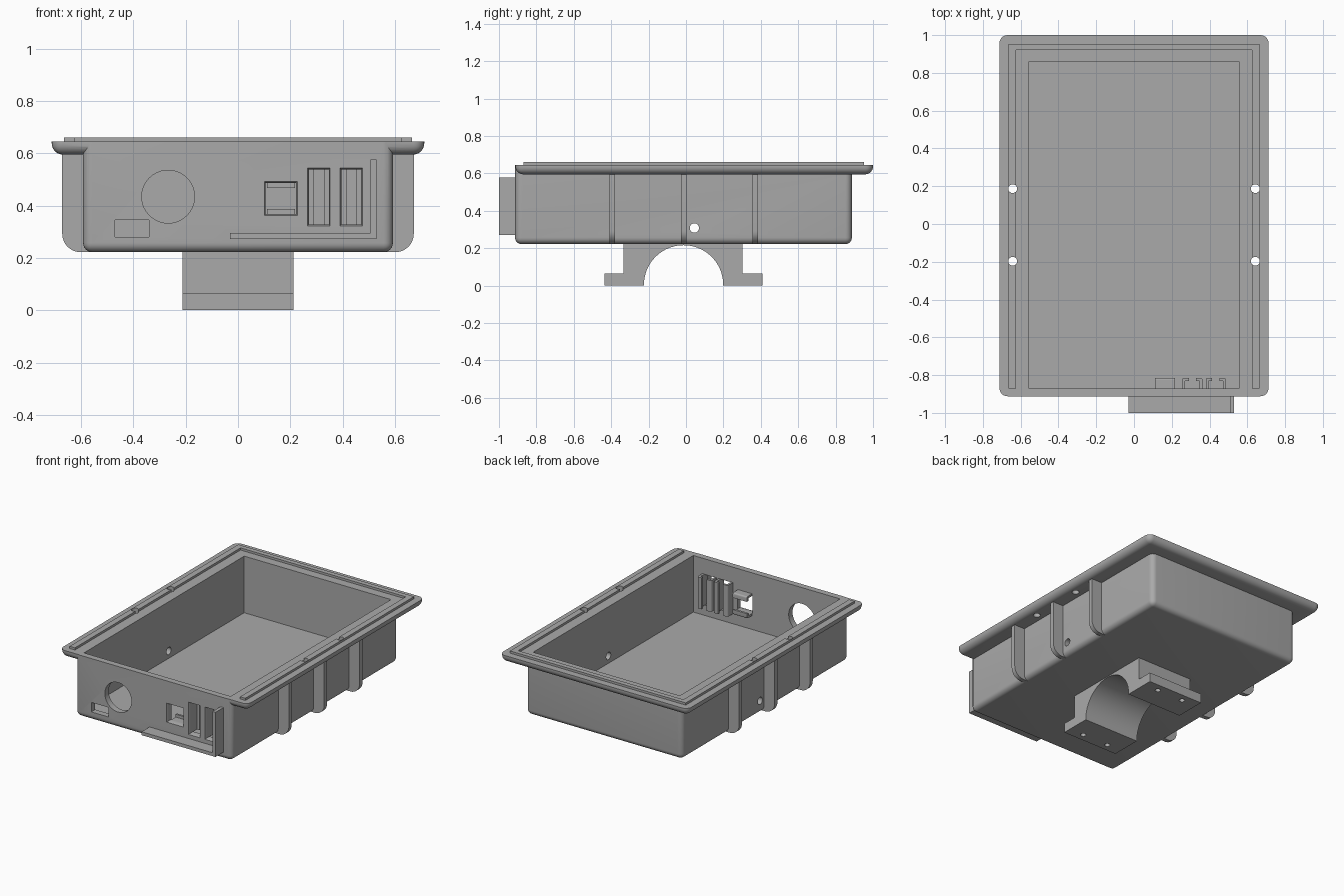
import bpy, bmesh
from math import cos, sin, pi, radians
from mathutils import Vector

if "Cube" in bpy.data.objects:
    bpy.data.objects.remove(bpy.data.objects["Cube"], do_unlink=True)

grey = bpy.data.materials.new("plain_grey")
grey.use_nodes = True
tone = (0.4, 0.4, 0.4, 1)
grey.diffuse_color = tone
grey.node_tree.nodes["Principled BSDF"].inputs["Base Color"].default_value = tone


def finish(name, bm):
    bmesh.ops.recalc_face_normals(bm, faces=bm.faces)
    mesh = bpy.data.meshes.new(name)
    bm.to_mesh(mesh)
    bm.free()
    mesh.materials.append(grey)
    ob = bpy.data.objects.new(name, mesh)
    bpy.context.collection.objects.link(ob)
    return ob


def box(name, x, y, z, round_size=0, taper=0):
    """Box from ranges; rounds all but its top edges, or narrows it toward +y."""
    bm = bmesh.new()
    bmesh.ops.create_cube(bm, size=1)
    for v in bm.verts:
        back = v.co.y > 0
        v.co = Vector([(a + b) / 2 + c * (b - a) for (a, b), c in zip((x, y, z), v.co)])
        if back and taper:
            v.co.x += taper if v.co.x < sum(x) / 2 else -taper
            v.co.z += taper if v.co.z < sum(z) / 2 else -taper
    if round_size:
        edges = [e for e in bm.edges if min(v.co.z for v in e.verts) < z[1] - 0.001]
        bmesh.ops.bevel(bm, geom=edges, offset=round_size, segments=6,
                        profile=0.5, affect='EDGES')
    return finish(name, bm)


def prism(name, points, axis, start, end):
    """Profile extruded along an axis; the other two axes stay in order."""
    bm = bmesh.new()
    verts = []
    for p in points:
        co = list(p)
        co.insert(axis, start)
        verts.append(bm.verts.new(co))
    face = bm.faces.new(verts)
    new = bmesh.ops.extrude_face_region(bm, geom=[face])["geom"]
    shift = Vector((0, 0, 0))
    shift[axis] = end - start
    bmesh.ops.translate(bm, vec=shift, verts=[g for g in new if isinstance(g, bmesh.types.BMVert)])
    return finish(name, bm)


def arc(cx, cy, r, a0, a1, n=8):
    angles = [radians(a0 + (a1 - a0) * i / n) for i in range(n + 1)]
    return [(cx + r * cos(a), cy + r * sin(a)) for a in angles]


def rod(name, axis, a, b, r, start, end):
    return prism(name, arc(a, b, r, 0, 360, 40)[:-1], axis, start, end)


def combine(ob, tools, operation='DIFFERENCE', keep=False):
    for tool in tools:
        mod = ob.modifiers.new("combine", 'BOOLEAN')
        mod.operation = operation
        mod.solver = 'EXACT'
        mod.object = tool
        bpy.context.view_layer.objects.active = ob
        bpy.ops.object.modifier_apply(modifier=mod.name)
        if keep:
            tool.hide_render = True
        else:
            bpy.data.objects.remove(tool, do_unlink=True)


# Tray shell with its overhanging rim
shell = box("tray_shell", (-0.592, 0.592), (-0.914, 0.887), (0.222, 0.645), 0.035)
rim = box("rim", (-0.712, 0.712), (-0.912, 1.0), (0.595, 0.645), 0.042)
combine(shell, [rim], 'UNION')
combine(shell, [box("cavity", (-0.555, 0.555), (-0.872, 0.86), (0.258, 0.8))])

# Raised sealing lip, open at the front
outline = [(-0.665, -0.87), (-0.665, 0.953), (0.665, 0.953), (0.665, -0.87),
           (0.625, -0.87), (0.625, 0.92), (-0.625, 0.92), (-0.625, -0.87)]
lip = prism("sealing_lip", outline, 2, 0.64, 0.66)

# Screw holes through rim and lip
for x in (-0.642, 0.642):
    for y in (0.187, -0.197):
        hole = rod("screw_hole_cutter", 2, x, y, 0.023, 0.5, 0.8)
        combine(lip, [hole], keep=True)
        combine(shell, [hole])

# Side vent holes, round opening and small slot
ports = [((0.098, 0.23), (0.36, 0.495)),
         ((0.263, 0.355), (0.32, 0.546)),
         ((0.387, 0.479), (0.32, 0.546))]
cutters = [rod("side_hole_cutter", 0, 0.045, 0.308, 0.025, -0.8, 0.8),
           rod("round_cutter", 1, -0.267, 0.434, 0.101, -1.1, -0.8),
           box("slot_cutter", (-0.47, -0.34), (-1.1, -0.8), (0.28, 0.345))]

# Socket openings with chamfered edges
for (x0, x1), (z0, z1) in ports:
    cutters.append(box("bevel_cutter", (x0, x1), (-0.92, -0.9), (z0, z1), taper=0.009))
    cutters.append(box("port_cutter", (x0 + 0.008, x1 - 0.008), (-0.91, -0.8),
                       (z0 + 0.008, z1 - 0.008)))
combine(shell, cutters)

# Hooked retainers behind the sockets
for i, ((x0, x1), (z0, z1)) in enumerate(ports):
    for sign in (-1, 1):
        lo, hi = (z0, z1) if i == 0 else (x0, x1)
        edge = (lo if sign < 0 else hi) + sign * 0.007
        flat = [(0, -0.88), (0, -0.825)] + arc(0.01, -0.825, 0.01, 180, 90, 4)
        flat += [(0.034, -0.815), (0.034, -0.83), (0.015, -0.83), (0.015, -0.88)]
        hook = [(edge - sign * u, v) for u, v in flat]
        if i == 0:
            prism("square_socket_hook", [(v, u) for u, v in hook], 0, 0.11, 0.217)
        else:
            prism("tall_socket_hook", hook, 2, z0 + 0.006, z1 - 0.006)

# L-shaped guard around the sockets
guard = [(-0.03, 0.272), (0.53, 0.272), (0.53, 0.577), (0.507, 0.577),
         (0.507, 0.295), (-0.03, 0.295)]
prism("socket_guard", guard, 1, -1.0, -0.9)

# Side ribs under the rim
for sign in (-1, 1):
    for y in (-0.395, -0.013, 0.37):
        pts = [(0.558, 0.61), (0.558, 0.222)] + arc(0.602, 0.292, 0.07, -90, 0) + [(0.672, 0.61)]
        prism("side_rib", [(sign * u, v) for u, v in pts], 1, y - 0.015, y + 0.015)

# Pipe saddle with screw feet
saddle_pts = [(-0.225, 0)] + [(-0.437, 0), (-0.437, 0.065), (-0.335, 0.065), (-0.335, 0.23),
              (0.302, 0.23), (0.302, 0.065), (0.41, 0.065), (0.41, 0), (0.198, 0)]
saddle_pts += arc(-0.013, 0.004, 0.212, 0, 180, 40)
saddle = prism("pipe_saddle", saddle_pts, 0, -0.212, 0.212)
combine(saddle, [rod("foot_hole_cutter", 2, x, y, 0.018, -0.1, 0.15)
                 for x in (-0.1, 0.1) for y in (-0.384, 0.356)])

# Smooth the curved parts, keep edges crisp
bpy.ops.object.select_all(action='DESELECT')
for ob in bpy.context.collection.objects:
    if ob.type == 'MESH' and ob.data.materials and ob.data.materials[0] == grey:
        ob.select_set(True)
bpy.context.view_layer.objects.active = shell
bpy.ops.object.shade_smooth_by_angle(angle=radians(30))
